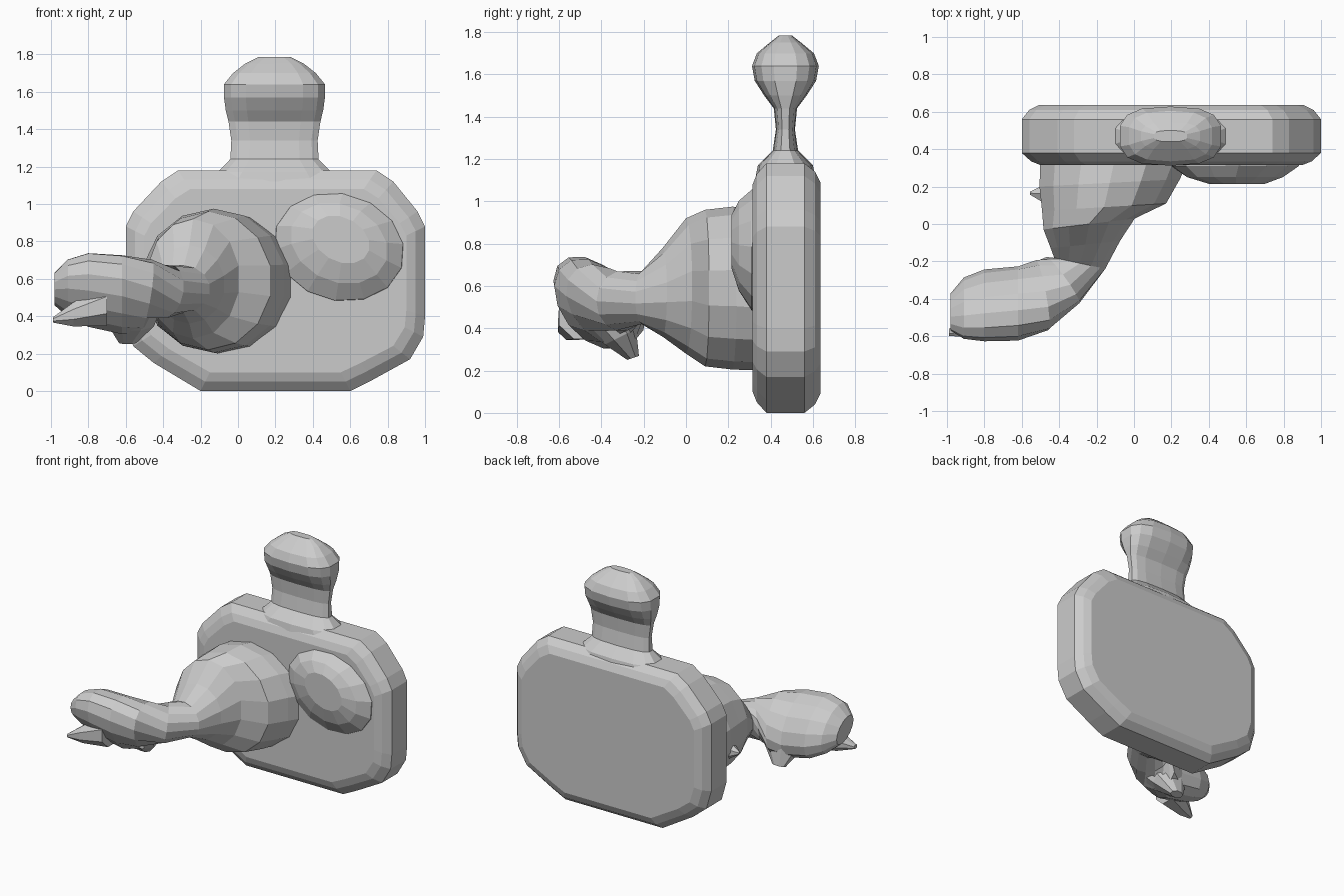
import bpy, bmesh
from math import cos, sin, pi
from mathutils import Vector as V


def loft(name, rings):
    """Skin a list of equal-length point rings and cap both ends."""
    bm = bmesh.new()
    loops = [[bm.verts.new(p) for p in r] for r in rings]
    n = len(loops[0])
    for a, b in zip(loops, loops[1:]):
        for i in range(n):
            j = (i + 1) % n
            bm.faces.new((a[i], a[j], b[j], b[i]))
    bm.faces.new(loops[0])
    bm.faces.new(loops[-1])
    bmesh.ops.recalc_face_normals(bm, faces=bm.faces)
    me = bpy.data.meshes.new(name)
    bm.to_mesh(me)
    bm.free()
    ob = bpy.data.objects.new(name, me)
    bpy.context.collection.objects.link(ob)
    return ob


def oval(c, u, w, n=14, power=1.0):
    """Ring around c spanned by half-axes u and w; power < 1 makes it boxier."""
    c, u, w = V(c), V(u), V(w)
    f = lambda t: (1 if t > 0 else -1) * abs(t) ** power
    return [c + u * f(cos(2 * pi * (i + .5) / n)) + w * f(sin(2 * pi * (i + .5) / n))
            for i in range(n)]


# Plaque body: chamfered outline stacked through its depth
outline = [(-.2, 0), (.6, 0), (.72, .06), (.92, .17), (.99, .29), (1, .4), (1, .88),
           (.96, .96), (.83, 1.12), (.74, 1.18), (-.32, 1.18), (-.41, 1.12),
           (-.56, .96), (-.6, .88), (-.6, .38), (-.56, .24), (-.45, .15), (-.3, .06)]
rings = []
for y, inset in [(.635, .09), (.61, .04), (.56, 0), (.38, 0), (.335, .05), (.315, .10)]:
    sx, sz = 1 - inset / .8, 1 - inset / .59
    rings.append([V((.2 + (x - .2) * sx, y, .59 + (z - .59) * sz)) for x, z in outline])
loft("plaque_body", rings)

# Thin neck with a swollen knob
neck = [(1.12, .36, .14), (1.17, .31, .13), (1.24, .24, .06), (1.34, .235, .045),
        (1.44, .25, .055), (1.5, .265, .10), (1.57, .275, .145), (1.64, .275, .158),
        (1.70, .225, .135), (1.75, .16, .075), (1.785, .09, .03)]
loft("neck_and_knob", [oval((.195, .47, z), (a, 0, 0), (0, b, 0), 14, .7)
                       for z, a, b in neck])

# Arm: broad root, narrow wrist, then a tilted paddle swinging to the left
arm = [((-.10, .36, .58), (.41, 0, 0), (0, 0, .38)),
       ((-.13, .22, .59), (.385, .02, 0), (0, 0, .385)),
       ((-.16, .09, .59), (.34, .02, 0), (0, 0, .37)),
       ((-.24, .00, .60), (.25, .03, 0), (0, 0, .32)),
       ((-.26, -.11, .57), (.19, .02, 0), (0, 0, .21)),
       ((-.29, -.21, .545), (.14, -.03, 0), (0, 0, .125)),
       ((-.38, -.30, .53), (.09, -.12, .03), (0, .03, .14)),
       ((-.49, -.38, .51), (.04, -.16, .15), (0, .10, .12)),
       ((-.62, -.425, .515), (0, -.15, .19), (0, .13, .10)),
       ((-.80, -.435, .54), (0, -.15, .18), (0, .12, .09)),
       ((-.91, -.45, .55), (0, -.13, .14), (0, .10, .07)),
       ((-.98, -.47, .545), (0, -.08, .08), (0, .06, .04))]
loft("arm_and_paddle", [oval(*r) for r in arm])

# Points on the lower edge of the paddle
loft("paddle_fin", [oval((-.55, -.38, .46), (.15, 0, 0), (0, .12, .05), 8),
                    oval((-.57, -.31, .36), (.13, 0, 0), (0, .08, .04), 8),
                    oval((-.59, -.25, .26), (.05, 0, 0), (0, .03, .01), 8)])
loft("paddle_tip", [oval((-.70, -.48, .46), (0, .13, 0), (0, 0, .12), 8),
                    oval((-.88, -.54, .41), (0, .07, 0), (0, 0, .07), 8),
                    oval((-.99, -.58, .38), (0, .02, 0), (0, 0, .015), 8)])

# Shallow swelling on the right half of the plaque front
swell = [(.40, .54, .76, .36, .38), (.31, .54, .77, .32, .36), (.25, .54, .79, .23, .28),
         (.215, .55, .81, .13, .17)]
loft("front_swelling", [oval((x, y, z), (a * .72, 0, a * .6), (-b * .72, 0, b * .6))
                        for y, x, z, a, b in swell])

# Little spike on the arm root
loft("side_spike", [oval((-.46, .16, .5), (0, .07, 0), (0, 0, .07), 6),
                    oval((-.555, .165, .5), (0, .01, 0), (0, 0, .01), 6)])
